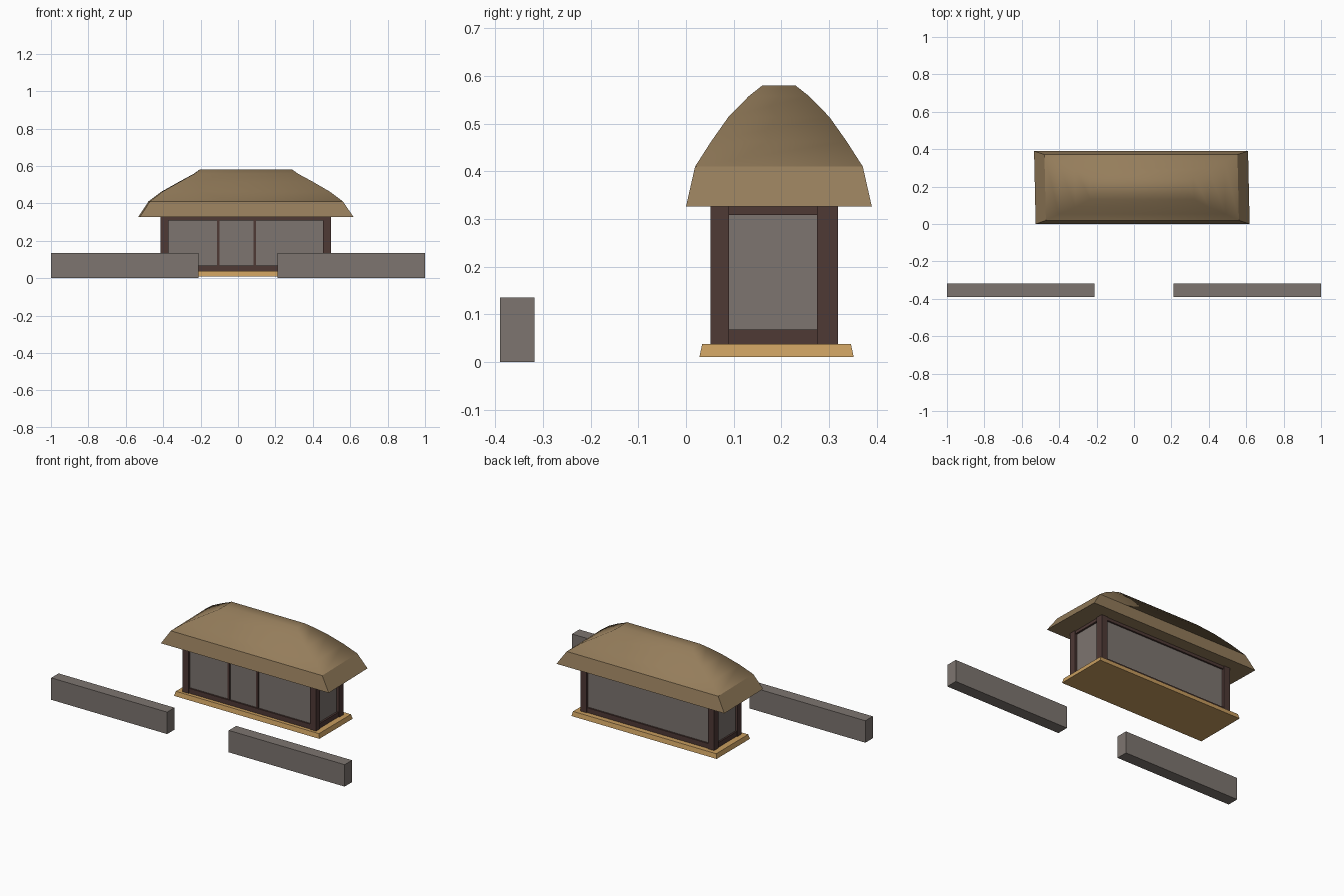
import bpy, bmesh

if "Cube" in bpy.data.objects:
    bpy.data.objects.remove(bpy.data.objects["Cube"])


def material(name, rgb):
    m = bpy.data.materials.new(name)
    m.diffuse_color = (*rgb, 1)
    m.use_nodes = True
    m.node_tree.nodes["Principled BSDF"].inputs["Base Color"].default_value = m.diffuse_color
    return m


THATCH = material("thatch brown", (0.30, 0.205, 0.105))
TAN = material("tan plinth wood", (0.58, 0.34, 0.115))
DARK = material("dark timber", (0.077, 0.041, 0.036))
GREY = material("warm grey", (0.205, 0.178, 0.160))


def rings_object(name, rings, mat, smooth_from=99, skew=0.0):
    """Stack of rectangles (x0, x1, y0, y1, z) joined into a closed solid."""
    bm = bmesh.new()
    loops = []
    for x0, x1, y0, y1, z in rings:
        pts = [(x0, y0), (x1, y0), (x1, y1), (x0, y1)]
        loops.append([bm.verts.new((x + (0.195 - y) * skew, y, z)) for x, y in pts])
    bm.faces.new(loops[0][::-1])
    for k, (a, b) in enumerate(zip(loops, loops[1:])):
        for i in range(4):
            j = (i + 1) % 4
            f = bm.faces.new((a[i], a[j], b[j], b[i]))
            f.smooth = k >= smooth_from
    top = bm.faces.new(loops[-1])
    top.smooth = smooth_from < 99
    if smooth_from < 99:
        ring = set(loops[smooth_from])
        for e in bm.edges:
            if e.verts[0] in ring and e.verts[1] in ring:
                e.smooth = False
    me = bpy.data.meshes.new(name)
    bm.to_mesh(me)
    bm.free()
    me.materials.append(mat)
    ob = bpy.data.objects.new(name, me)
    bpy.context.collection.objects.link(ob)
    return ob


def box(name, x, y, z, mat):
    return rings_object(name, [(*x, *y, z[0]), (*x, *y, z[1])], mat)


# low walls either side of the entrance
for side, x in (("left", (-1.0, -0.21)), ("right", (0.21, 1.0))):
    box(side + "_garden_wall", x, (-0.39, -0.318), (0, 0.135), GREY)

# flared plinth
rings_object("plinth", [(-0.455, 0.535, 0.028, 0.352, 0.01),
                        (-0.448, 0.528, 0.034, 0.346, 0.038)], TAN)

# infill panels
box("wall_panels", (-0.400, 0.480), (0.066, 0.304), (0.036, 0.33), GREY)

# corner posts
for ex, x in (("left", (-0.415, -0.372)), ("right", (0.455, 0.496))):
    for ey, y in (("front", (0.051, 0.09)), ("back", (0.275, 0.319))):
        box(f"{ey}_{ex}_post", x, y, (0.036, 0.33), DARK)

# sill and head rails on all four sides
for level, z in (("sill", (0.036, 0.068)), ("head", (0.308, 0.33))):
    for side, y in (("front", (0.056, 0.08)), ("back", (0.29, 0.314))):
        box(f"{side}_{level}_rail", (-0.38, 0.46), y, z, DARK)
    for side, x in (("left", (-0.41, -0.385)), ("right", (0.465, 0.491))):
        box(f"{side}_{level}_rail", x, (0.085, 0.28), z, DARK)

# slim front mullions
for n, x in enumerate((-0.106, 0.089)):
    box(f"front_mullion_{n + 1}", (x - 0.007, x + 0.007), (0.06, 0.075), (0.06, 0.315), DARK)

# thatched roof: flat eave band, then softly curved hips
rings_object("thatched_roof", [
    (-0.530, 0.614, 0.000, 0.390, 0.326),
    (-0.475, 0.557, 0.019, 0.371, 0.410),
    (-0.405, 0.487, 0.053, 0.337, 0.463),
    (-0.315, 0.400, 0.089, 0.301, 0.504 + 0.010),
    (-0.235, 0.320, 0.132, 0.258, 0.558),
    (-0.205, 0.290, 0.160, 0.230, 0.580),
], THATCH, smooth_from=1, skew=0.022)
